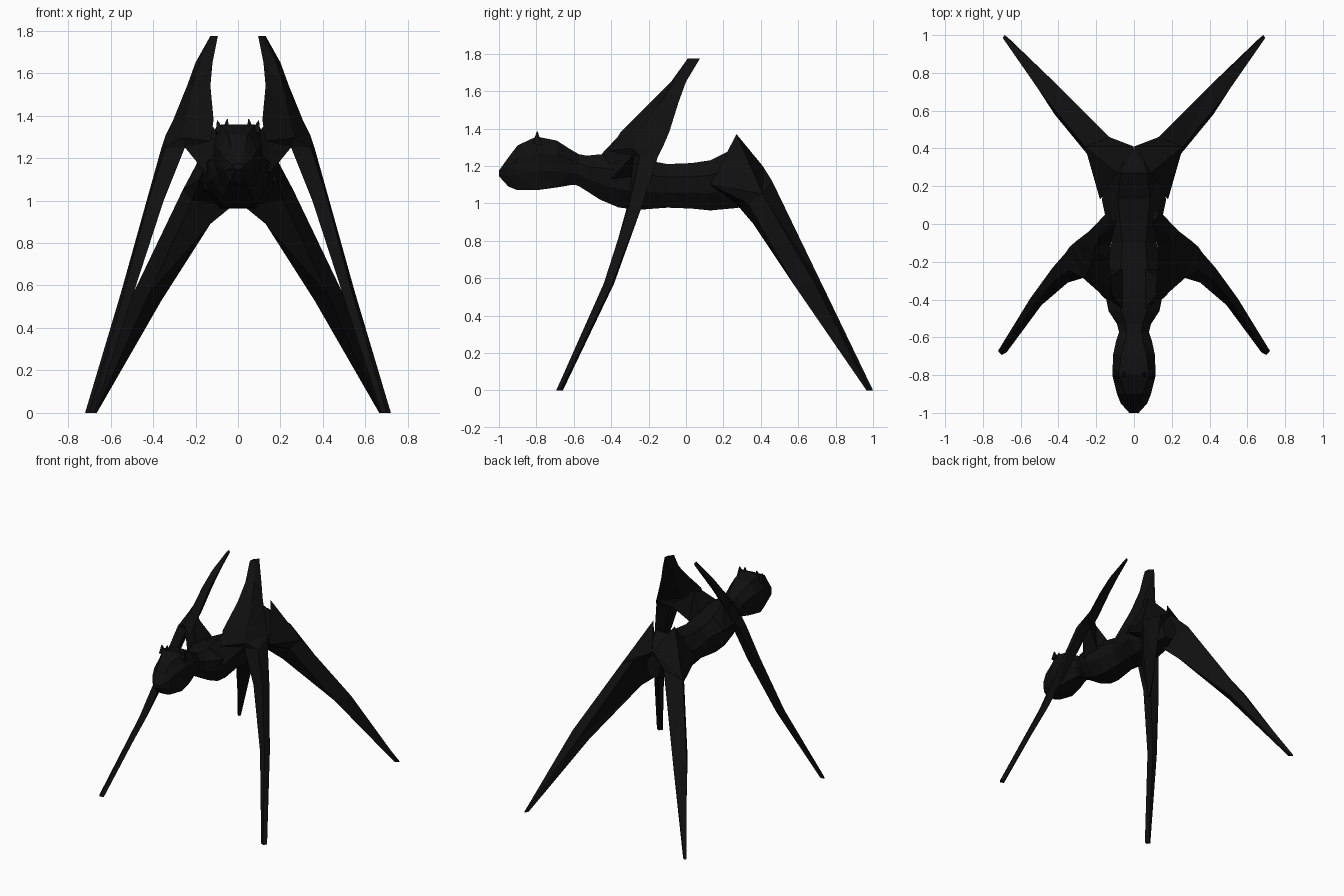
import bpy, bmesh
from mathutils import Vector

black = bpy.data.materials.new("soot_black")
black.diffuse_color = (0.005, 0.005, 0.005, 1)


def loft(name, rings, mirror=False):
    """Skin a list of equal-length point rings into a closed flat-shaded solid."""
    bm = bmesh.new()
    vs = [[bm.verts.new(p) for p in ring] for ring in rings]
    n = len(rings[0])
    for a, b in zip(vs, vs[1:]):
        for i in range(n):
            j = (i + 1) % n
            bm.faces.new((a[i], a[j], b[j], b[i]))
    bm.faces.new(vs[0])
    bm.faces.new(vs[-1])
    bmesh.ops.triangulate(bm, faces=[f for f in bm.faces if len(f.verts) > 3],
                          quad_method='SHORT_EDGE')
    bmesh.ops.recalc_face_normals(bm, faces=bm.faces)
    me = bpy.data.meshes.new(name)
    bm.to_mesh(me)
    bm.free()
    me.materials.append(black)
    ob = bpy.data.objects.new(name, me)
    bpy.context.collection.objects.link(ob)
    if mirror:
        ob.modifiers.new("mirror", 'MIRROR').use_mirror_merge = False
    return ob


def octagon(y, w, top, bot, flat=0.5):
    """Eight-sided section across the body at y."""
    h = top - bot
    half = [(w * flat, top), (w, top - h * 0.3), (w * 0.95, bot + h * 0.35), (w * flat, bot)]
    return [(x, y, z) for x, z in half] + [(-x, y, z) for x, z in reversed(half)]


def plate(z, front, rear, t):
    """Diagonal four-sided blade section; each end is (x, y, optional z)."""
    f = Vector((front[0], front[1], front[2] if len(front) > 2 else z))
    r = Vector((rear[0], rear[1], rear[2] if len(rear) > 2 else z))
    m = (f + r) / 2
    d = r - f
    side = Vector((d.y, -d.x, 0)).normalized() * t
    return [f, m + side, r, m - side]


# Head, neck and torso
loft("head", [octagon(*s) for s in (
    (-1.00, 0.025, 1.175, 1.145), (-0.95, 0.07, 1.245, 1.09), (-0.90, 0.09, 1.31, 1.07),
    (-0.80, 0.115, 1.357, 1.07, 0.7), (-0.69, 0.11, 1.335, 1.085, 0.6),
    (-0.62, 0.095, 1.29, 1.097), (-0.56, 0.075, 1.255, 1.10))])
loft("torso", [octagon(*s) for s in (
    (-0.62, 0.07, 1.27, 1.11), (-0.57, 0.08, 1.262, 1.09), (-0.53, 0.09, 1.255, 1.065),
    (-0.46, 0.135, 1.262, 1.02), (-0.36, 0.155, 1.26, 0.978), (-0.26, 0.145, 1.24, 0.965),
    (-0.10, 0.12, 1.21, 0.977), (0.03, 0.15, 1.215, 0.972), (0.13, 0.17, 1.23, 0.962),
    (0.27, 0.14, 1.30, 0.975), (0.40, 0.06, 1.20, 1.0))])

# Ears: two little points on each side of the crown
for name, x, tip in (("inner_ear_point", 0.06, (0.05, 1.385)), ("outer_ear_point", 0.085, (0.097, 1.377))):
    base = [(x - 0.02, -0.82, 1.32), (x + 0.02, -0.82, 1.32),
            (x + 0.02, -0.77, 1.31), (x - 0.02, -0.77, 1.31)]
    top = [(tip[0] + dx, -0.795 + dy, tip[1])
           for dx, dy in ((-.002, -.002), (.002, -.002), (.002, .002), (-.002, .002))]
    loft(name, [base, top], True)

# Front legs rise into tall diagonal shoulder blades
loft("front_leg_and_blade", [
    plate(0.0, (0.675, -0.68), (0.72, -0.672), 0.018),
    plate(0.57, (0.49, -0.43), (0.55, -0.395), 0.032),
    plate(1.0, (0.35, -0.31), (0.43, -0.23), 0.045),
    plate(1.25, (0.25, -0.28, 1.25), (0.36, -0.15, 1.25), 0.05),
    plate(1.31, (0.13, -0.41, 1.28), (0.34, -0.12, 1.31), 0.04),
    plate(1.38, (0.115, -0.35), (0.305, -0.09), 0.04),
    plate(1.54, (0.13, -0.19), (0.24, -0.04), 0.035),
    plate(1.65, (0.12, -0.08), (0.20, 0.00), 0.03),
    plate(1.775, (0.095, 0.01), (0.13, 0.075), 0.012)], True)

# Shoulder arm bridging torso and blade
loft("shoulder_arm", [
    [(0.06, -0.46, 1.07), (0.06, -0.22, 1.07), (0.06, -0.24, 1.25), (0.06, -0.45, 1.265)],
    [(0.16, -0.39, 1.14), (0.15, -0.25, 1.15), (0.13, -0.28, 1.36), (0.12, -0.37, 1.35)],
    [(0.25, -0.29, 1.25), (0.26, -0.19, 1.26), (0.23, -0.19, 1.38), (0.20, -0.27, 1.38)]], True)

# Rear legs with raised haunches
loft("rear_leg", [
    [(0.18, 0.13, 1.10), (0.09, 0.27, 1.37), (0.0, 0.41, 1.20), (0.03, 0.29, 0.972)],
    [(0.215, 0.33, 1.0), (0.26, 0.41, 1.05), (0.13, 0.46, 1.12), (0.13, 0.36, 0.89)],
    [(0.42, 0.58, 0.56), (0.49, 0.69, 0.57), (0.41, 0.74, 0.54), (0.36, 0.67, 0.53)],
    [(0.67, 0.965, 0), (0.695, 0.985, 0), (0.685, 1.0, 0), (0.665, 0.985, 0)]], True)
